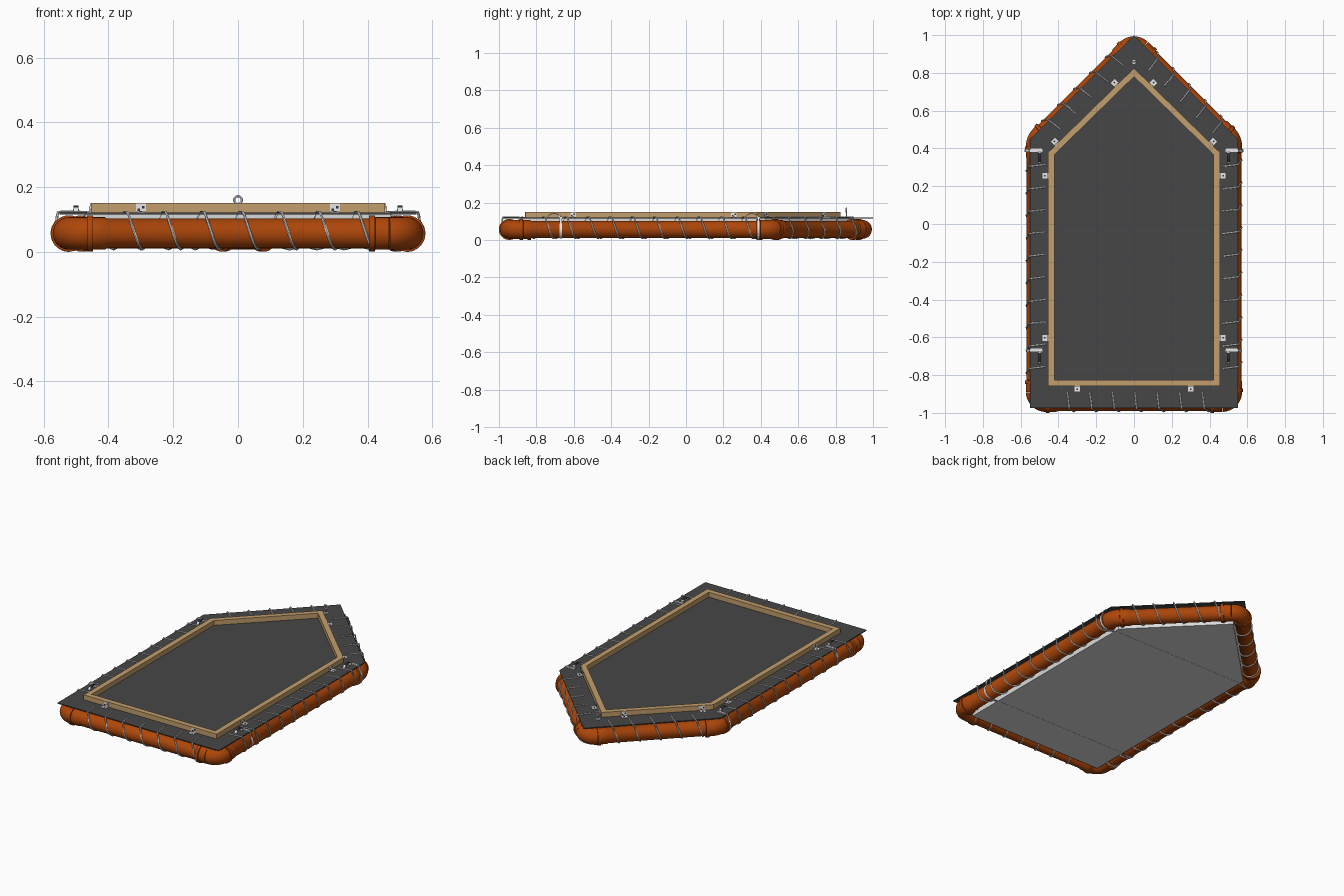
import bpy, bmesh, math
from mathutils import Vector, Matrix

if "Cube" in bpy.data.objects:
    bpy.data.objects.remove(bpy.data.objects["Cube"])

def material(name, rgb):
    m = bpy.data.materials.new(name)
    m.diffuse_color = (*rgb, 1)
    m.use_nodes = True
    m.node_tree.nodes["Principled BSDF"].inputs["Base Color"].default_value = m.diffuse_color
    return m

ORANGE = material("orange_plastic", (0.42, 0.062, 0.003))
DECK = material("dark_grey_deck", (0.062, 0.062, 0.062))
FOAM = material("white_foam", (0.70, 0.70, 0.70))
WOOD = material("wood", (0.54, 0.345, 0.15))
METAL = material("light_metal", (0.80, 0.80, 0.80))
ROPE = material("pale_rope", (0.90, 0.90, 0.90))
DARK = material("dark_metal", (0.03, 0.03, 0.035))

def smooth(ob):
    bpy.ops.object.select_all(action='DESELECT')
    ob.select_set(True)
    bpy.context.view_layer.objects.active = ob
    bpy.ops.object.shade_smooth_by_angle(angle=math.radians(50))

def finish(name, bm, *mats):
    bmesh.ops.recalc_face_normals(bm, faces=bm.faces)
    me = bpy.data.meshes.new(name)
    bm.to_mesh(me)
    bm.free()
    ob = bpy.data.objects.new(name, me)
    bpy.context.collection.objects.link(ob)
    for m in mats:
        me.materials.append(m)
    return ob

def prism(name, pts, z0, z1, mat):
    """Closed slab with a polygon outline."""
    bm = bmesh.new()
    lo, hi = ([bm.verts.new((p[0], p[1], z)) for p in pts] for z in (z0, z1))
    bm.faces.new(lo)
    bm.faces.new(hi)
    for i in range(len(pts)):
        j = (i + 1) % len(pts)
        bm.faces.new((lo[i], lo[j], hi[j], hi[i]))
    return finish(name, bm, mat)

def sweep(name, pts, radii, mat, n=32):
    """Round tube along a horizontal path, one radius per point."""
    bm = bmesh.new()
    rings = []
    for i, p in enumerate(pts):
        t = (pts[min(i + 1, len(pts) - 1)] - pts[max(i - 1, 0)]).normalized()
        side = Vector((t.y, -t.x, 0))
        rings.append([bm.verts.new(p + radii[i] * (side * math.cos(a) + Vector((0, 0, math.sin(a)))))
                      for a in (2 * math.pi * k / n for k in range(n))])
    for r0, r1 in zip(rings, rings[1:]):
        for k in range(n):
            bm.faces.new((r0[k], r0[(k + 1) % n], r1[(k + 1) % n], r1[k]))
    bm.faces.new(rings[0])
    bm.faces.new(rings[-1])
    smooth(finish(name, bm, mat))

def wire(name, pts, r, mat, cyclic=False):
    """Thin round line through 3D points."""
    cu = bpy.data.curves.new(name, 'CURVE')
    cu.dimensions = '3D'
    cu.bevel_depth, cu.bevel_resolution, cu.use_fill_caps = r, 1, True
    sp = cu.splines.new('POLY')
    sp.points.add(len(pts) - 1)
    for q, p in zip(sp.points, pts):
        q.co = (*p, 1)
    sp.use_cyclic_u = cyclic
    ob = bpy.data.objects.new(name, cu)
    bpy.context.collection.objects.link(ob)
    cu.materials.append(mat)
    bpy.ops.object.select_all(action='DESELECT')
    ob.select_set(True)
    bpy.context.view_layer.objects.active = ob
    bpy.ops.object.convert(target='MESH')
    smooth(bpy.context.view_layer.objects.active)

def add_box(bm, M, c, size, mi=0):
    vs = bmesh.ops.create_cube(bm, size=1, matrix=M @ Matrix.Translation(c) @ Matrix.Diagonal((*size, 1)))["verts"]
    for f in {f for v in vs for f in v.link_faces}:
        f.material_index = mi

def inset(poly, d):
    """Offset a counter-clockwise polygon inwards with mitred corners."""
    out = []
    for i, p in enumerate(poly):
        e0 = (p - poly[i - 1]).normalized()
        e1 = (poly[(i + 1) % len(poly)] - p).normalized()
        n0, n1 = Vector((-e0.y, e0.x, 0)), Vector((-e1.y, e1.x, 0))
        out.append(p + (n0 + n1) * d / (1 + n0.dot(n1)))
    return out

def house(w, y0, y1, y2, z=0):
    return [Vector(p) for p in ((-w, y0, z), (w, y0, z), (w, y1, z), (0, y2, z), (-w, y1, z))]

SIDES = ["front", "right", "right_bow", "left_bow", "left"]
CZ, R = 0.057, 0.046
path = house(0.522, -0.945, 0.445, 0.967, CZ)
turn45 = [False, False, True, False, True]

# Pipes with sockets and bead rings, plus elbows
for i, side in enumerate(SIDES):
    a, b = path[i], path[(i + 1) % 5]
    d = (b - a).normalized()
    L = (b - a).length
    s = 0.045 if turn45[i] else 0.065
    e = L - (0.058 if turn45[(i + 1) % 5] else 0.108)
    prof = [(s - .018, .050), (s - .010, .050), (s - .009, .056), (s + .009, .056), (s + .010, .050),
            (s + .046, .050), (s + .052, R), (e - .010, R), (e - .009, .056), (e + .009, .056),
            (e + .010, .050), (L - (.03 if turn45[(i + 1) % 5] else .055), .050)]
    sweep(side + "_pipe", [a + d * t for t, _ in prof], [r for _, r in prof], ORANGE)
    # elbow at the start corner of this side
    din = (a - path[i - 1]).normalized()
    k = 0.034 if turn45[i] else 0.056
    half = din.angle(d) / 2
    p0 = a - din * k
    cen = a + (d - din).normalized() * (k / math.sin(half))
    arc = [cen + Matrix.Rotation(2 * half * j / 10, 3, 'Z') @ (p0 - cen) for j in range(11)]
    sweep(side + "_elbow", arc, [0.050] * 11, ORANGE)

# Deck board, and the foam core under it
prism("deck", house(0.551, -0.975, 0.449, 1.0), 0.116, 0.121, DECK)
prism("foam_core", inset(path, 0.050), 0.011, 0.116, FOAM)

# Mitred wooden rim
outer = house(0.454, -0.857, 0.38, 0.825)
inner = inset(outer, 0.032)
for i, side in enumerate(SIDES):
    j = (i + 1) % 5
    prism(side + "_rim_board", [outer[i], outer[j], inner[j], inner[i]], 0.121, 0.151, WOOD)

# Rope lashing wound round each pipe and through the deck
turns = [(0.17, 7), (0.18, 10), (0.10, 5), (0.13, 5), (0.13, 10)]
PITCH = 0.119
for i, side in enumerate(SIDES):
    a = path[i]
    d = (path[(i + 1) % 5] - a).normalized()
    n = Vector((d.y, -d.x, 0))
    loop = [(0, -.052, .123), (.08, .033, .123), (.12, .036, .114)]
    for k, ang in enumerate((35, 10, -15, -40, -65, -90, -115, -140, -165, -180)):
        t = math.radians(ang)
        loop.append((.2 + .055 * k, .0485 * math.cos(t), CZ + .0485 * math.sin(t)))
    loop.append((.9, -.052, .1))
    start, count = turns[i]
    pts = []
    for k in range(count):
        for f, u, z in loop:
            q = a + d * (start + PITCH * (k + f)) + n * u
            pts.append((q.x, q.y, z))
    wire(side + "_rope", pts, 0.0042, ROPE)

# Angle brackets with screws between rim and deck
spots = [(0, .17), (0, .83), (1, .205), (1, .90), (2, .1), (2, .80), (3, .20), (3, .9), (4, .1), (4, .795)]
for i, t in spots:
    a, b = outer[i], outer[(i + 1) % 5]
    d = (b - a).normalized()
    n = Vector((d.y, -d.x, 0))
    p = a.lerp(b, t)
    M = Matrix(((d.x, n.x, 0, p.x), (d.y, n.y, 0, p.y), (0, 0, 1, .121), (0, 0, 0, 1)))
    bm = bmesh.new()
    add_box(bm, M, (0, .0015, .014), (.03, .003, .028))
    add_box(bm, M, (0, .015, .0015), (.03, .03, .003))
    for x in (-.007, .007):
        add_box(bm, M, (x, .003, .013 + x * .6), (.008, .003, .008), 1)
    add_box(bm, M, (0, .018, .003), (.008, .008, .003), 1)
    finish(SIDES[i] + "_bracket", bm, METAL, DARK)

# Tension straps: round both pipes, under the raft, with arched buckles on deck
for tag, y, r in (("rear", 0.388, 0.0567), ("fore", -0.67, 0.0480)):
    half = [(.485, .1225), (.553, .1225)]
    half += [(.522 + r * math.cos(math.radians(g)), CZ + r * math.sin(math.radians(g)))
             for g in (40, 20, 0, -20, -40, -60, -75, -90)] + [(.47, .0106)]
    line = half + [(-x, z) for x, z in reversed(half)]
    bm = bmesh.new()
    rows = [[bm.verts.new((x, y + o, z)) for x, z in line] for o in (-.006, .006)]
    for k in range(len(line) - 1):
        bm.faces.new((rows[0][k], rows[0][k + 1], rows[1][k + 1], rows[1][k]))
    ob = finish(tag + "_strap", bm, ROPE)
    mod = ob.modifiers.new("thickness", 'SOLIDIFY')
    mod.thickness, mod.offset = 0.0014, 0
    for sx, name in ((-1, "left"), (1, "right")):
        bm = bmesh.new()
        add_box(bm, Matrix(), (sx * .517, y + .004, .124), (.062, .014, .006))
        add_box(bm, Matrix(), (sx * .5, y - .008, .127), (.018, .012, .012))
        finish(f"{tag}_{name}_buckle", bm, METAL)
        bow = [(y - .036 + .034 * math.cos(math.radians(g)), .122 + .021 * math.sin(math.radians(g)))
               for g in range(0, 181, 15)]
        bm = bmesh.new()
        vs = [[bm.verts.new((sx * .5 + o, by, bz)) for by, bz in bow] for o in (-.008, .008)]
        for k in range(len(bow) - 1):
            f = bm.faces.new((vs[0][k], vs[0][k + 1], vs[1][k + 1], vs[1][k]))
            f.material_index = 1 if 3 <= k <= 8 else 0
        ob = finish(f"{tag}_{name}_lever", bm, METAL, DARK)
        ob.modifiers.new("thickness", 'SOLIDIFY').thickness = 0.003

# Eye bolt at the bow
ring = [(0.012 * math.cos(t), .858, .16 + .012 * math.sin(t)) for t in (math.pi * k / 12 for k in range(24))]
wire("eye_bolt_ring", ring, 0.004, METAL, cyclic=True)
wire("eye_bolt_stem", [(0, .858, .112), (0, .858, .147)], 0.0035, METAL)
bm = bmesh.new()
bmesh.ops.create_cone(bm, cap_ends=True, segments=20, radius1=.011, radius2=.011, depth=.003,
                      matrix=Matrix.Translation((0, .858, .1225)))
finish("eye_bolt_washer", bm, METAL)
